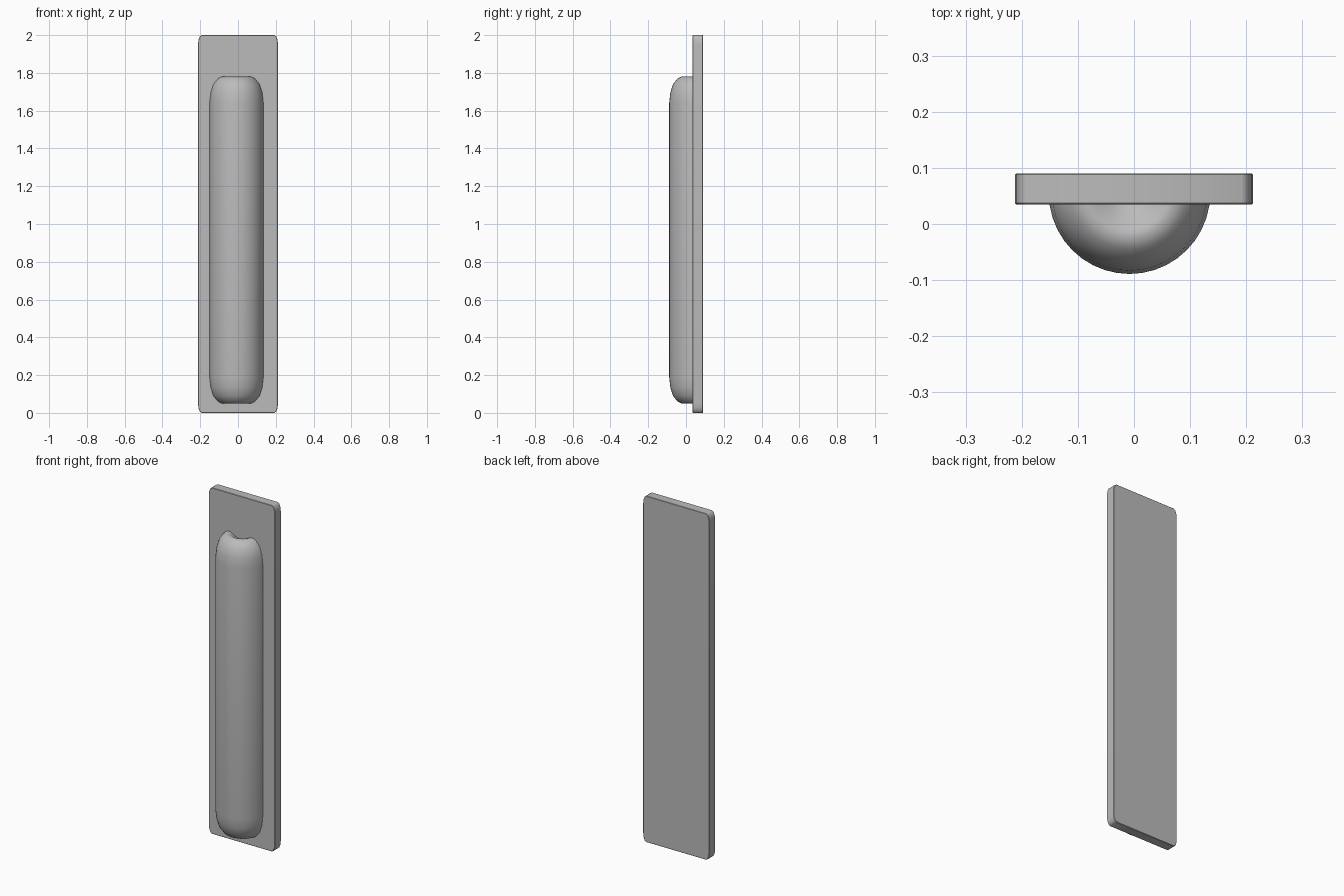
import bpy, bmesh, math
from mathutils import Vector, Matrix

cube = bpy.data.objects.get("Cube")
if cube:
    bpy.data.objects.remove(cube)

# Single grey material
grey = bpy.data.materials.new("mid grey")
grey.use_nodes = True
colour = (0.5, 0.5, 0.5, 1)
grey.diffuse_color = colour
grey.node_tree.nodes["Principled BSDF"].inputs["Base Color"].default_value = colour


def finish(bm, name, angle):
    bmesh.ops.recalc_face_normals(bm, faces=bm.faces)
    mesh = bpy.data.meshes.new(name)
    bm.to_mesh(mesh)
    bm.free()
    mesh.materials.append(grey)
    obj = bpy.data.objects.new(name, mesh)
    bpy.context.collection.objects.link(obj)
    bpy.ops.object.select_all(action='DESELECT')
    obj.select_set(True)
    bpy.context.view_layer.objects.active = obj
    bpy.ops.object.shade_smooth_by_angle(angle=math.radians(angle))
    return obj


# Back plate: outline with tall, narrow rounded corners, extruded in depth
HALF_W, RX, RZ = 0.212, 0.02, 0.05
FRONT, BACK = 0.035, 0.09
bm = bmesh.new()
outline = []
for i, (sx, sz) in enumerate([(1, 1), (-1, 1), (-1, -1), (1, -1)]):
    for k in range(4):
        a = math.radians(90 * i + 30 * k)
        outline.append(bm.verts.new((sx * (HALF_W - RX) + RX * math.cos(a), FRONT,
                                     1 + sz * (1 - RZ) + RZ * math.sin(a))))
face = bm.faces.new(outline)
ext = bmesh.ops.extrude_face_region(bm, geom=[face])
bmesh.ops.translate(bm, vec=(0, BACK - FRONT, 0),
                    verts=[g for g in ext["geom"] if isinstance(g, bmesh.types.BMVert)])
rim = [e for e in bm.edges if abs(e.verts[0].co.y - e.verts[1].co.y) < 1e-5]
bmesh.ops.bevel(bm, geom=rim, offset=0.002, segments=1, affect='EDGES')
finish(bm, "back_plate", 35)

# Grip: half-turned bar with rounded shoulders and dished ends
CENTRE = Vector((-0.008, 0.055, 0))
end = [(0, 0.035), (0.04, 0.02), (0.065, 0.003), (0.08, 0), (0.1, 0.01),
       (0.124, 0.04), (0.138, 0.085), (0.144, 0.14)]
LOW, HIGH = 0.05, 1.78
profile = [(r, LOW + d) for r, d in end] + [(r, HIGH - d) for r, d in reversed(end)]
bm = bmesh.new()
verts = [bm.verts.new(CENTRE + Vector((r, 0, z))) for r, z in profile]
edges = [bm.edges.new(pair) for pair in zip(verts, verts[1:])]
bmesh.ops.spin(bm, geom=verts + edges, cent=CENTRE, axis=(0, 0, 1),
               angle=-math.pi, steps=20)
bmesh.ops.remove_doubles(bm, verts=bm.verts, dist=1e-4)
bmesh.ops.holes_fill(bm, edges=[e for e in bm.edges if e.is_boundary])
finish(bm, "grip_bar", 60)
